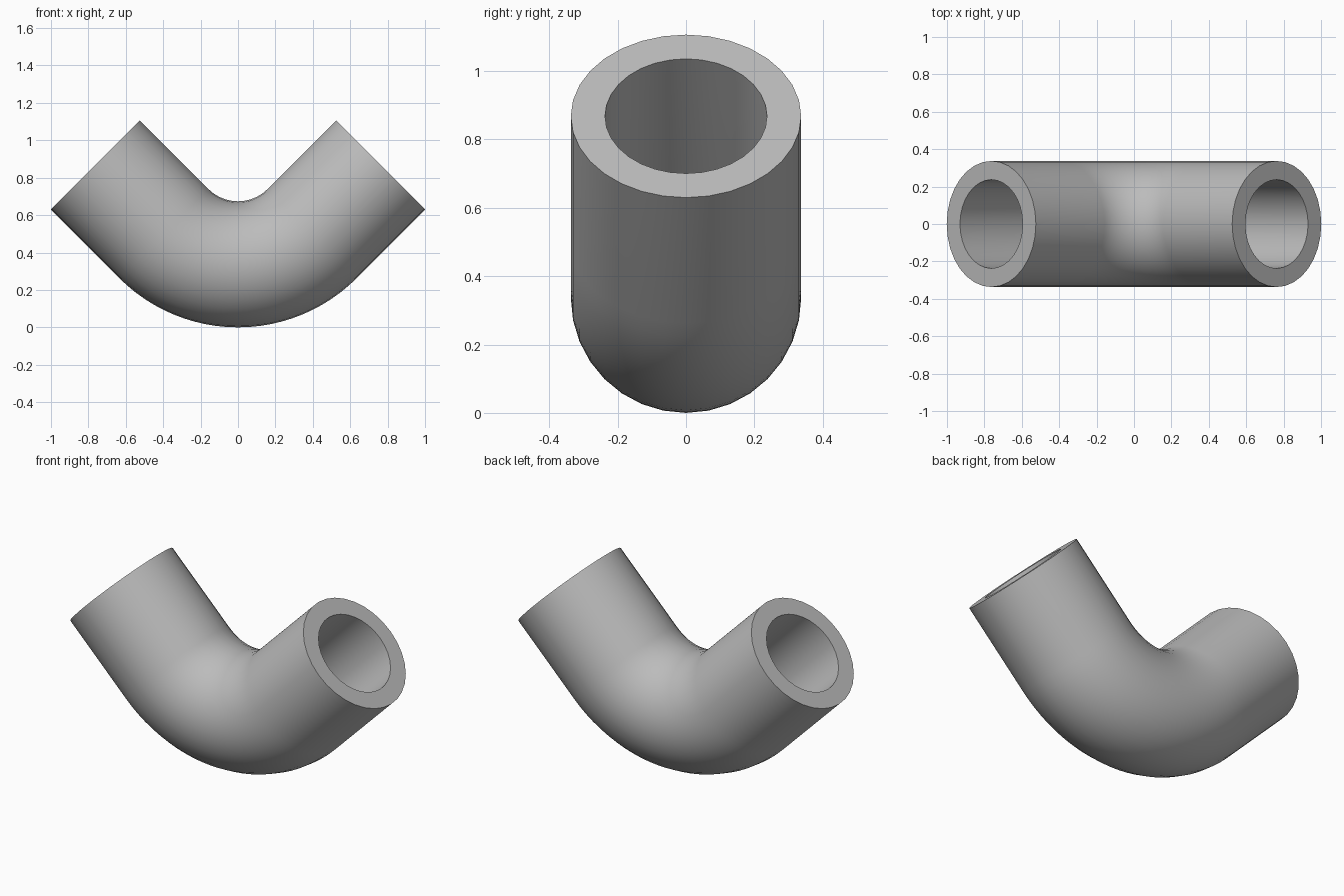
import bpy
import bmesh
from math import sin, cos, pi
from mathutils import Vector

cube = bpy.data.objects.get("Cube")
if cube:
    bpy.data.objects.remove(cube, do_unlink=True)

OUTER, INNER = 0.337, 0.237      # pipe radii
BEND = 0.56                      # centreline bend radius
STRAIGHT = 0.519                 # straight length past each end of the bend
SIDES, STEPS = 32, 24

grey = bpy.data.materials.new("plain grey")
grey.use_nodes = True
colour = (0.5, 0.5, 0.5, 1)
grey.diffuse_color = colour
grey.node_tree.nodes["Principled BSDF"].inputs["Base Color"].default_value = colour

# Centreline stations: (bend angle, extra straight length)
stations = [(-pi / 4 + pi / 2 * i / STEPS, 0) for i in range(STEPS + 1)]
stations = [(-pi / 4, -STRAIGHT)] + stations + [(pi / 4, STRAIGHT)]


def ring(bm, angle, extra, radius):
    """One circle of vertices square to the centreline."""
    outward = Vector((sin(angle), 0, -cos(angle)))
    along = Vector((cos(angle), 0, sin(angle)))
    centre = Vector((0, 0, OUTER + BEND)) + outward * BEND + along * extra
    turns = [2 * pi * k / SIDES for k in range(SIDES)]
    return [bm.verts.new(centre + outward * radius * cos(t)
                         + Vector((0, radius * sin(t), 0))) for t in turns]


def bridge(bm, a, b):
    for k in range(SIDES):
        n = (k + 1) % SIDES
        bm.faces.new((a[k], a[n], b[n], b[k]))


# Outer wall, bore and the flat rims at both mouths
bm = bmesh.new()
outer = [ring(bm, a, e, OUTER) for a, e in stations]
bore = [ring(bm, a, e, INNER) for a, e in stations]
loops = outer + bore[::-1]
for a, b in zip(loops, loops[1:] + loops[:1]):
    bridge(bm, a, b)
bmesh.ops.recalc_face_normals(bm, faces=bm.faces)

mesh = bpy.data.meshes.new("pipe_elbow")
bm.to_mesh(mesh)
bm.free()
mesh.materials.append(grey)
pipe = bpy.data.objects.new("pipe_elbow", mesh)
bpy.context.collection.objects.link(pipe)

# Smooth walls, crisp rims
bpy.ops.object.select_all(action='DESELECT')
pipe.select_set(True)
bpy.context.view_layer.objects.active = pipe
bpy.ops.object.shade_smooth_by_angle(angle=pi / 6)
